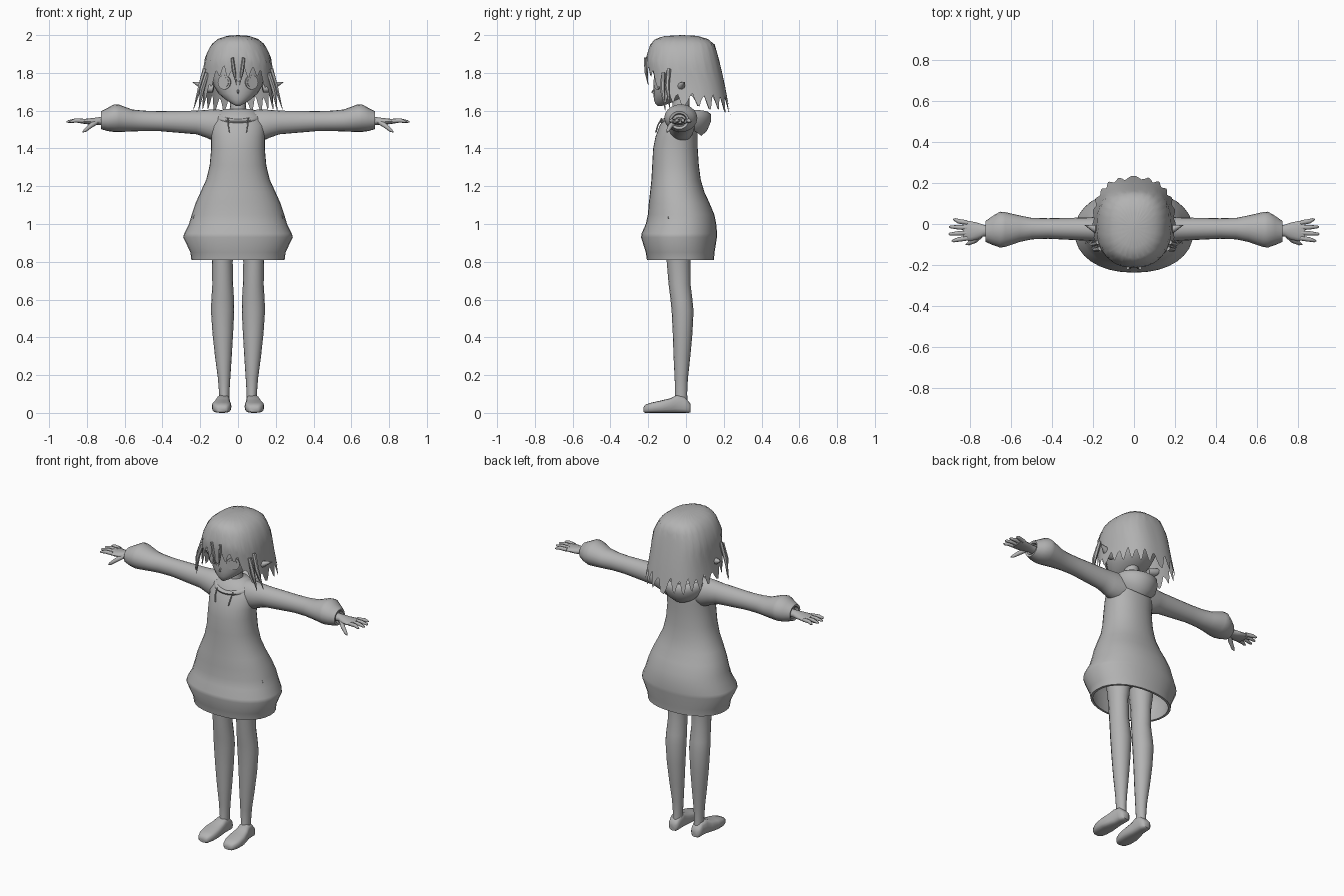
import bpy, bmesh, math
from mathutils import Vector

mat = bpy.data.materials.new("plain grey")
mat.diffuse_color = (0.45, 0.45, 0.45, 1)


def finish(name, bm, mirror=False, angle=50):
    bmesh.ops.recalc_face_normals(bm, faces=bm.faces)
    me = bpy.data.meshes.new(name)
    bm.to_mesh(me)
    bm.free()
    ob = bpy.data.objects.new(name, me)
    bpy.context.collection.objects.link(ob)
    me.materials.append(mat)
    bpy.ops.object.select_all(action='DESELECT')
    ob.select_set(True)
    bpy.context.view_layer.objects.active = ob
    bpy.ops.object.shade_smooth_by_angle(angle=math.radians(angle))
    if mirror:
        ob.modifiers.new("Mirror", 'MIRROR').use_mirror_merge = False
    return ob


def spow(v, p):
    return math.copysign(abs(v) ** p, v)


def bridge(bm, rings, caps=True, close=False):
    vs = [[bm.verts.new(p) for p in r] for r in rings]
    pairs = list(zip(vs, vs[1:])) + ([(vs[-1], vs[0])] if close else [])
    for a, b in pairs:
        for i in range(len(a)):
            j = (i + 1) % len(a)
            bm.faces.new((a[i], a[j], b[j], b[i]))
    if caps:
        bm.faces.new(vs[0])
        bm.faces.new(vs[-1])


def loft(name, axis, sections, n=24, p=1.0, mirror=False, angle=50):
    """sections: (t, u_min, u_max, v_min, v_max) along the axis"""
    rings = []
    for t, u0, u1, v0, v1 in sections:
        ring = []
        for i in range(n):
            a = 2 * math.pi * i / n
            u = (u0 + u1) / 2 + (u1 - u0) / 2 * spow(math.cos(a), p)
            v = (v0 + v1) / 2 + (v1 - v0) / 2 * spow(math.sin(a), p)
            ring.append({'x': (t, u, v), 'y': (u, t, v), 'z': (u, v, t)}[axis])
        rings.append(ring)
    bm = bmesh.new()
    bridge(bm, rings)
    return finish(name, bm, mirror, angle)


def tube(name, pts, radii, n=8, mirror=True):
    """round strand along points"""
    rings = []
    pts = [Vector(q) for q in pts]
    for i, (c, r) in enumerate(zip(pts, radii)):
        d = pts[min(i + 1, len(pts) - 1)] - pts[max(i - 1, 0)]
        q = d.to_track_quat('Z', 'Y')
        rings.append([c + q @ Vector((r * math.cos(2 * math.pi * k / n),
                                      r * math.sin(2 * math.pi * k / n), 0)) for k in range(n)])
    bm = bmesh.new()
    bridge(bm, rings)
    return finish(name, bm, mirror)


def lerp_table(table, x):
    for a, b in zip(table, table[1:]):
        if x <= b[0]:
            f = max(0, (x - a[0]) / (b[0] - a[0]))
            return [p + (q - p) * f for p, q in zip(a[1:], b[1:])]
    return list(table[-1][1:])


# Hooded dress: inner lining, hem, flared skirt, waist, shoulders
dress = [(1.05, .18, -.15, .10), (.93, .255, -.205, .14), (.81, .232, -.195, .135),
         (.81, .247, -.207, .148), (.85, .252, -.213, .151), (.93, .290, -.238, .164),
         (.95, .285, -.235, .165), (1.0, .260, -.213, .160), (1.05, .245, -.202, .150),
         (1.11, .225, -.197, .125), (1.17, .198, -.190, .097), (1.235, .168, -.183, .078),
         (1.31, .150, -.179, .068), (1.40, .142, -.174, .062), (1.46, .142, -.162, .062),
         (1.52, .145, -.140, .060), (1.57, .125, -.110, .055), (1.61, .075, -.075, .03)]
loft("dress", 'z', [(z, -w, w, f, b) for z, w, f, b in dress], n=32, p=.92, angle=60)

# Pocket slits on the sides and hood strings
tube("pocket_slit", [(.153, -.075, 1.24), (.19, -.085, 1.14), (.236, -.092, 1.03)], [.003] * 3, 6)
tube("hood_string", [(.055, -.128, 1.56), (.052, -.148, 1.525), (.045, -.16, 1.485)], [.004] * 3, 6)

# Sleeves with puffed lower end
loft("sleeve", 'x', [(.05, -.09, .05, 1.45, 1.60), (.12, -.095, .045, 1.435, 1.607),
                     (.17, -.09, .037, 1.458, 1.604), (.22, -.082, .032, 1.475, 1.60),
                     (.42, -.072, .028, 1.492, 1.597), (.50, -.075, .03, 1.492, 1.60),
                     (.56, -.088, .042, 1.49, 1.606), (.63, -.112, .058, 1.487, 1.632),
                     (.655, -.115, .06, 1.487, 1.634), (.69, -.103, .04, 1.492, 1.615),
                     (.725, -.088, .015, 1.502, 1.597), (.722, -.075, .005, 1.515, 1.585),
                     (.70, -.07, 0, 1.52, 1.58)], n=20, mirror=True)

# Hands
loft("palm", 'x', [(.69, -.06, -.006, 1.522, 1.568), (.735, -.06, -.004, 1.524, 1.566),
                   (.765, -.075, .006, 1.524, 1.562), (.80, -.083, .014, 1.528, 1.558),
                   (.835, -.08, .016, 1.533, 1.555)], n=14, mirror=True)
for i, (y0, y1, tip) in enumerate([(-.069, -.083, .892), (-.043, -.049, .908),
                                   (-.018, -.014, .905), (.006, .022, .885)]):
    tube(f"finger_{i + 1}", [(.815, y0, 1.545), (.86, (y0 + y1) / 2, 1.548), (tip - .008, y1, 1.542),
                             (tip, y1, 1.541)], [.012, .011, .007, .002])
tube("thumb", [(.75, -.055, 1.54), (.78, -.082, 1.52), (.81, -.096, 1.495), (.822, -.1, 1.487)],
     [.014, .013, .009, .003])

# Legs and hips
loft("leg", 'z', [(.05, .045, .10, -.065, .01), (.10, .046, .10, -.057, .006),
                  (.18, .041, .106, -.060, .010), (.30, .033, .122, -.066, .023),
                  (.42, .026, .135, -.070, .034), (.54, .020, .143, -.076, .040),
                  (.60, .021, .141, -.082, .034), (.68, .026, .136, -.092, .024),
                  (.80, .028, .138, -.102, .024), (.90, .016, .15, -.11, .035),
                  (1.02, .005, .15, -.11, .04)], n=16, mirror=True)
loft("hips", 'z', [(.92, -.09, .09, -.09, .03), (.98, -.15, .15, -.115, .045),
                   (1.1, -.14, .14, -.11, .04)])

# Shoes
loft("shoe", 'y', [(-.225, .062, .108, .004, .03), (-.215, .05, .122, 0, .044),
                   (-.18, .038, .136, 0, .055), (-.13, .035, .138, 0, .066),
                   (-.08, .040, .126, 0, .078), (-.05, .042, .115, 0, .095),
                   (-.01, .042, .112, 0, .088), (.015, .046, .108, 0, .06),
                   (.025, .058, .096, .004, .045)], n=16, p=.65, mirror=True)

# Neck and head with tapered chin
loft("neck", 'z', [(1.55, -.055, .055, -.085, .03), (1.62, -.042, .042, -.072, .018),
                   (1.72, -.045, .045, -.075, .02)], n=16)
head = [(1.626, .012, -.152, -.125), (1.638, .035, -.163, -.09), (1.66, .068, -.17, -.03),
        (1.69, .103, -.172, .03), (1.73, .128, -.172, .08), (1.78, .142, -.17, .115),
        (1.84, .148, -.17, .13), (1.90, .135, -.155, .12), (1.95, .095, -.11, .08),
        (1.975, .04, -.05, .03)]
loft("head", 'z', [(z, -w, w, f, b) for z, w, f, b in head], angle=70)
tube("nose", [(0, -.165, 1.715), (0, -.182, 1.697), (0, -.168, 1.69)], [.004, .005, .004], 6, False)

# Eyes: thin discs lying on the face
for part, r, off in (("eye_white", .038, .151), ("iris", .026, .155)):
    bm = bmesh.new()
    bmesh.ops.create_cone(bm, cap_ends=True, segments=20, radius1=r, radius2=r, depth=.008)
    for v in bm.verts:
        x, y, z = v.co
        v.co = (.072 + x * .88 - z * .47, -off + x * .47 + z * .88, 1.75 + y)
    finish(part, bm, True, 30)

# Pointed ears
tube("ear", [(.13, -.035, 1.715), (.165, -.03, 1.722), (.20, -.02, 1.737), (.242, -.005, 1.752)],
     [.02, .026, .016, .001])

# Hood lying on the shoulders and hanging behind
rings = [[], [], [], []]
for i in range(32):
    a = 2 * math.pi * i / 32
    w = (1 - math.cos(a)) / 2
    s = math.sin(a)
    for k, (rx, yf, yb, zf, zb, bump) in enumerate([
            (.075, -.085, .035, 1.545, 1.56, .02), (.115, -.125, .125, 1.56, 1.615, .035),
            (.145, -.145, .15, 1.545, 1.555, .02), (.12, -.128, .075, 1.525, 1.42, .02)]):
        rings[k].append((rx * s, yf + (yb - yf) * w, zf + (zb - zf) * w ** 1.5 + bump * s * s))
bm = bmesh.new()
bridge(bm, rings, caps=False, close=True)
hood = finish("hood", bm, angle=80)
hood.modifiers.new("Smooth", 'SUBSURF').levels = 1

# Hair cap with a jagged lower edge: (depth below the crown, half width, front, back)
profile = [(0, 0, -.02, -.02), (.004, .06, -.11, .06), (.02, .105, -.162, .115),
           (.05, .143, -.19, .152), (.13, .18, -.215, .175), (.25, .187, -.207, .203),
           (.42, .213, -.175, .235)]
# lower edge by angle from the front: (degrees, tip height, notch depth)
edge = [(0, 1.75, .07), (30, 1.785, .06), (44, 1.73, .06), (56, 1.64, .07),
        (80, 1.635, .06), (110, 1.61, .08), (180, 1.575, .10)]
steps = [.001, .01, .03, .06, .12, .2, .32, .48, .66, .83, 1]
N = 144
rings = [[] for _ in steps]
for i in range(N):
    a = 2 * math.pi * (i + .5) / N
    deg = math.degrees(a)
    tip, notch = lerp_table(edge, min(deg, 360 - deg))
    saw = (0, .35, .8, 1, .55, .2)[i % 6] if i % 12 < 6 else (.1, .5, .75, .85, .5, .1)[i % 6]
    zb = tip + notch * saw
    p = .9 if math.cos(a) > 0 else .78
    for ring, s in zip(rings, steps):
        d = (2 - zb) * s
        rx, yf, yb = lerp_table(profile, d)
        yc = -.02
        c = spow(math.cos(a), p)
        y = yc + c * (yf - yc) if c > 0 else yc - c * (yb - yc)
        ring.append((rx * spow(math.sin(a), p), y, 2 - d))
bm = bmesh.new()
bridge(bm, rings, caps=False)
bm.faces.new([v for v in bm.verts][:N])
finish("hair", bm, angle=70)

# Loose strands beside the face
tube("side_strand", [(.175, -.09, 1.82), (.2, -.1, 1.73), (.236, -.085, 1.605)], [.012, .012, .001], 6)
tube("temple_strand", [(.165, -.12, 1.8), (.19, -.125, 1.71), (.208, -.11, 1.6)], [.012, .013, .001], 6)
tube("brow_strand", [(.03, -.215, 1.88), (.022, -.212, 1.81), (.008, -.2, 1.735)], [.008, .01, .001], 6)
